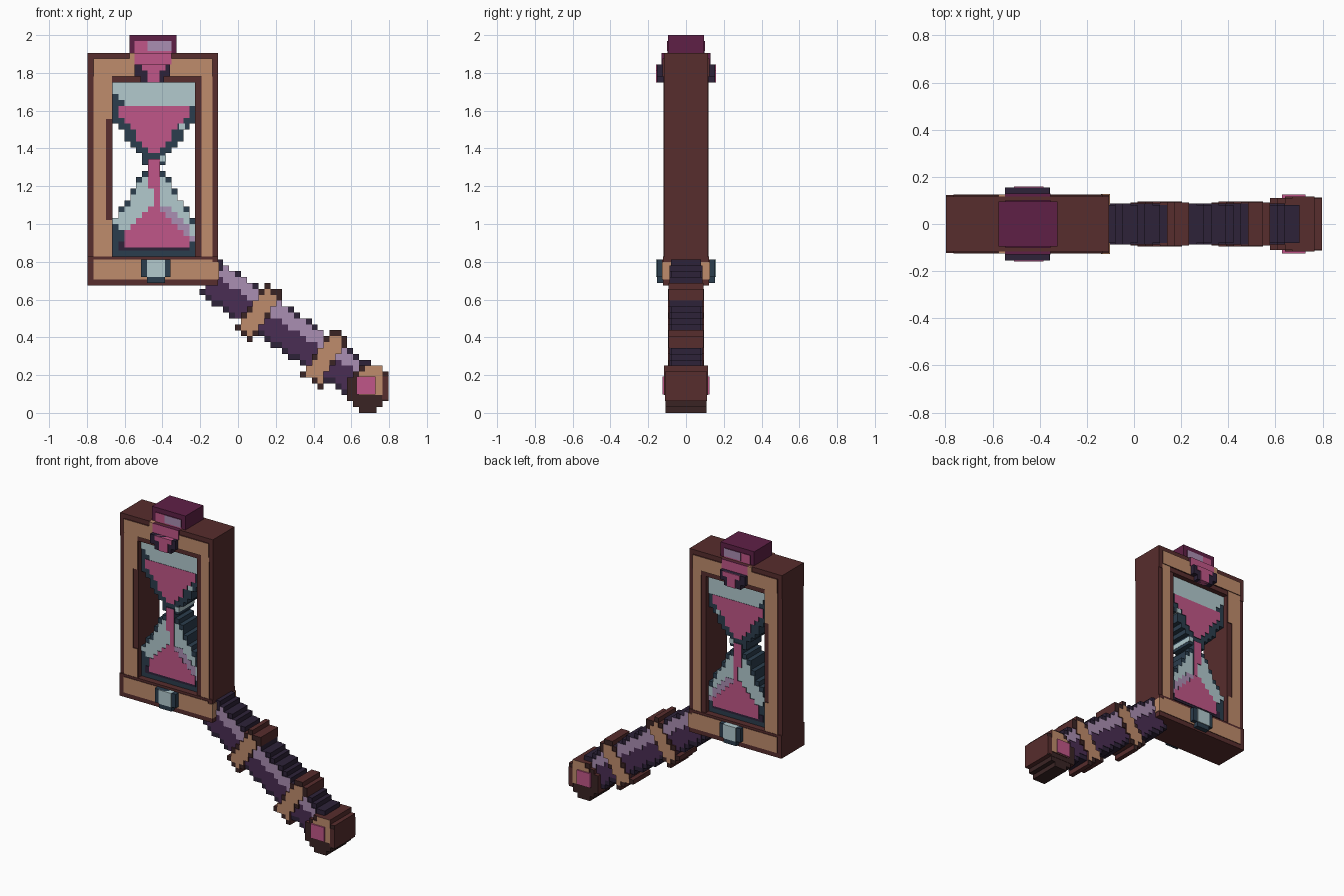
import bpy, bmesh, math

if "Cube" in bpy.data.objects:
    bpy.data.objects.remove(bpy.data.objects["Cube"])

CELL = 1 / 32          # size of one block
X0 = -0.797            # left end of the block grid


def make_material(name, hex_code):
    def lin(c):
        return c / 12.92 if c <= 0.04045 else ((c + 0.055) / 1.055) ** 2.4
    rgb = [lin(int(hex_code[i:i + 2], 16) / 255) for i in (0, 2, 4)]
    m = bpy.data.materials.new(name)
    m.use_nodes = True
    m.diffuse_color = (*rgb, 1)
    m.node_tree.nodes["Principled BSDF"].inputs["Base Color"].default_value = (*rgb, 1)
    return m


MATS = {n: make_material(n, h) for n, h in {
    "tan": "BF8C6C", "brown": "572D2D", "dark_brown": "3A2424",
    "dark_purple": "2D2238", "purple": "4A2D53", "lilac": "AA8EB2",
    "pink": "C05688", "magenta": "5F2046", "pale_teal": "B2CACE",
    "dark_teal": "2B3D4D"}.items()}


def stepped(poly, shift):
    """Turn a polygon into a blocky outline, one run of blocks per row."""
    left, right = [], []
    zs = [p[1] for p in poly]
    for r in range(math.floor(min(zs)), math.ceil(max(zs))):
        c, hits = r + 0.5, []
        for (xa, za), (xb, zb) in zip(poly, poly[1:] + poly[:1]):
            if (za <= c) != (zb <= c):
                hits.append(xa + (c - za) / (zb - za) * (xb - xa))
        if not hits:
            continue
        a = math.floor(min(hits) + 0.5)
        b = max(math.floor(max(hits) + 0.5), a + 1)
        left += [(a + shift, r), (a + shift, r + 1)]
        right += [(b + shift, r), (b + shift, r + 1)]
    ring = left + right[::-1]
    return [p for i, p in enumerate(ring) if p != ring[i - 1]]


def prism(name, pts, half, face, side=None):
    """Outline in block units, extruded front to back; rim may differ in colour."""
    bm = bmesh.new()
    front = bm.faces.new([bm.verts.new((X0 + x * CELL, -half, z * CELL)) for x, z in pts])
    ext = bmesh.ops.extrude_face_region(bm, geom=[front], use_keep_orig=True)["geom"]
    for v in ext:
        if isinstance(v, bmesh.types.BMVert):
            v.co.y = half
    bmesh.ops.recalc_face_normals(bm, faces=bm.faces)
    bm.normal_update()
    for f in bm.faces:
        f.material_index = 0 if abs(f.normal.y) > 0.5 else 1
    me = bpy.data.meshes.new(name)
    bm.to_mesh(me)
    bm.free()
    me.materials.append(MATS[face])
    me.materials.append(MATS[side or face])
    ob = bpy.data.objects.new(name, me)
    bpy.context.collection.objects.link(ob)
    return ob


def blocks(name, poly, half, face, side=None, shift=0):
    return prism(name, stepped(poly, shift), half, face, side)


def slab(name, x1, x2, z1, z2, half, face, side=None):
    return prism(name, [(x1, z1), (x2, z1), (x2, z2), (x1, z2)], half, face, side)


# Frame: brown body with a tan facing on both sides
slab("left_stile", 0, 4.25, 26.5, 56, 0.113, "brown")
slab("right_stile", 18.25, 22.1, 26.5, 56, 0.113, "brown")
slab("top_rail", 0, 22.1, 56, 61, 0.116, "brown")
slab("bottom_rail", 0, 22.1, 21.6, 26.5, 0.122, "brown")
slab("left_stile_facing", 1, 3.1, 26.5, 57, 0.119, "tan", "brown")
slab("left_facing_low_block", 3.1, 4.15, 26.5, 32.7, 0.119, "tan", "brown")
slab("left_facing_high_block", 3.1, 4.15, 49.8, 57, 0.119, "tan", "brown")
slab("right_stile_facing", 19.3, 21.2, 26.5, 57, 0.119, "tan", "brown")
slab("top_rail_facing", 1, 21.2, 57, 60, 0.124, "tan", "brown")
slab("bottom_rail_facing", 1, 21.2, 22.6, 26, 0.126, "tan", "brown")
slab("bottom_corner_bracket", 21, 22.25, 22.6, 25.6, 0.1265, "tan")

# Hourglass: dark rim shape with sand and shine plates
S = 0.25
blocks("glass_rim", [(4, 56), (4, 49.8), (10, 41.5), (8, 39.5), (6.2, 35.5), (4, 32.8),
                     (4, 26.4), (18, 26.4), (18, 32.8), (15.8, 35.5), (14, 39.5),
                     (12, 41.5), (18, 49.8), (18, 56)], 0.08, "dark_teal", shift=S)
blocks("upper_shine", [(4, 56), (18, 56), (18, 52), (6.2, 52), (4.2, 54.5)],
       0.083, "pale_teal", "dark_teal", S)
blocks("upper_sand", [(5, 52), (17, 52), (17, 51), (12, 44.4), (10, 44.4), (5, 51)],
       0.085, "pink", "dark_teal", S)
blocks("lower_shine", [(9.2, 40), (12.8, 40), (17, 33), (17.6, 31.5), (17.6, 29.5),
                       (5, 31), (4.2, 32.6), (7, 35.5)], 0.083, "pale_teal", "dark_teal", S)
slab("lower_shadow", 5.25, 17.25, 27.5, 29, 0.084, "dark_purple")
blocks("sand_glow", [(12, 35), (13, 35), (17.4, 30.6), (17.4, 28.9), (12, 33)],
       0.085, "lilac", "dark_teal", S)
blocks("lower_sand", [(10, 35), (12, 35), (17, 29.6), (17, 28.4), (6, 28.4), (6, 30)],
       0.087, "pink", "dark_teal", S)
blocks("sand_stream", [(10, 43), (12, 43), (12, 35), (11, 35), (10, 40)],
       0.088, "pink", "dark_teal", S)
for i, (x, z) in enumerate([(15.5, 48), (12.3, 42.6)]):
    slab(f"glint_{i + 1}", x, x + 1, z, z + 1, 0.0835, "pale_teal")

# Top gem
slab("gem_cap", 7.1, 15.1, 61, 64, 0.095, "magenta")
slab("gem_cap_face", 8, 14.2, 61, 63, 0.099, "pink", "magenta")
slab("gem_cap_shine", 10.2, 14.2, 61.3, 63, 0.101, "lilac", "magenta")
slab("gem_middle", 8, 14.2, 59, 61, 0.129, "pink", "magenta")
slab("gem_clasp", 7.1, 8, 59, 61, 0.126, "tan")
blocks("gem_setting", [(8, 59), (14, 59), (14, 58), (13, 56), (9, 56), (8, 58)],
       0.154, "dark_purple")
blocks("gem_point", [(8, 59), (13, 59), (12, 57.4), (12, 56), (10, 56), (10, 57.4)],
       0.159, "pink", shift=0.2)

# Bottom gem
blocks("bottom_gem_setting", [(9, 26), (14, 26), (14, 24), (12, 21.6), (11, 21.6), (9, 24)],
       0.154, "dark_teal", shift=0.1)
blocks("bottom_gem", [(10, 26), (13, 26), (13, 24), (12, 22.8), (11, 22.8), (10, 24)],
       0.159, "pale_teal", shift=0.1)


# Handle: laid out along a sloping axis (t along, n across)
def band(t1, t2, n1, n2):
    pts = []
    for t, n in [(t1, n1), (t2, n1), (t2, n2), (t1, n2)]:
        x, z = 0.825 * t + 0.565 * n, -0.565 * t + 0.825 * n
        pts.append(((x - X0) / CELL, z / CELL))
    return pts


blocks("grip_core", band(-0.53, 0.44, 0.40, 0.612), 0.08, "dark_purple")
for i, (a, b) in enumerate([(-0.51, -0.24), (-0.17, 0.18), (0.25, 0.38)]):
    blocks(f"grip_wrap_{i + 1}", band(a, b, 0.425, 0.535), 0.084, "purple", "dark_purple")
    blocks(f"grip_highlight_{i + 1}", band(a, b - 0.01, 0.53, 0.598), 0.087, "lilac", "dark_purple")
for i, t in enumerate([-0.212, 0.215]):
    blocks(f"grip_ring_{i + 1}", band(t - 0.055, t + 0.055, 0.355, 0.655), 0.092, "dark_brown", "brown")
    blocks(f"grip_ring_face_{i + 1}", band(t - 0.04, t + 0.045, 0.375, 0.63), 0.096, "tan", "brown")

# Pommel
blocks("pommel", [(44, 2), (51, 2), (51, 6.4), (50, 7), (48, 8.2), (46, 8.2), (44, 5)],
       0.11, "dark_brown", "brown")
blocks("pommel_tip", [(45, 2), (50, 2), (50, 1), (48, 0), (47, 0), (45, 1)], 0.108, "dark_brown")
blocks("pommel_facing", [(46, 3), (50, 3), (50, 7), (49, 8), (47, 8), (46, 7)],
       0.116, "tan", "brown")
slab("pommel_gem", 45.6, 48.8, 3.1, 6.2, 0.125, "pink")
slab("pommel_edge", 49.9, 51, 2.3, 6.2, 0.112, "brown")
